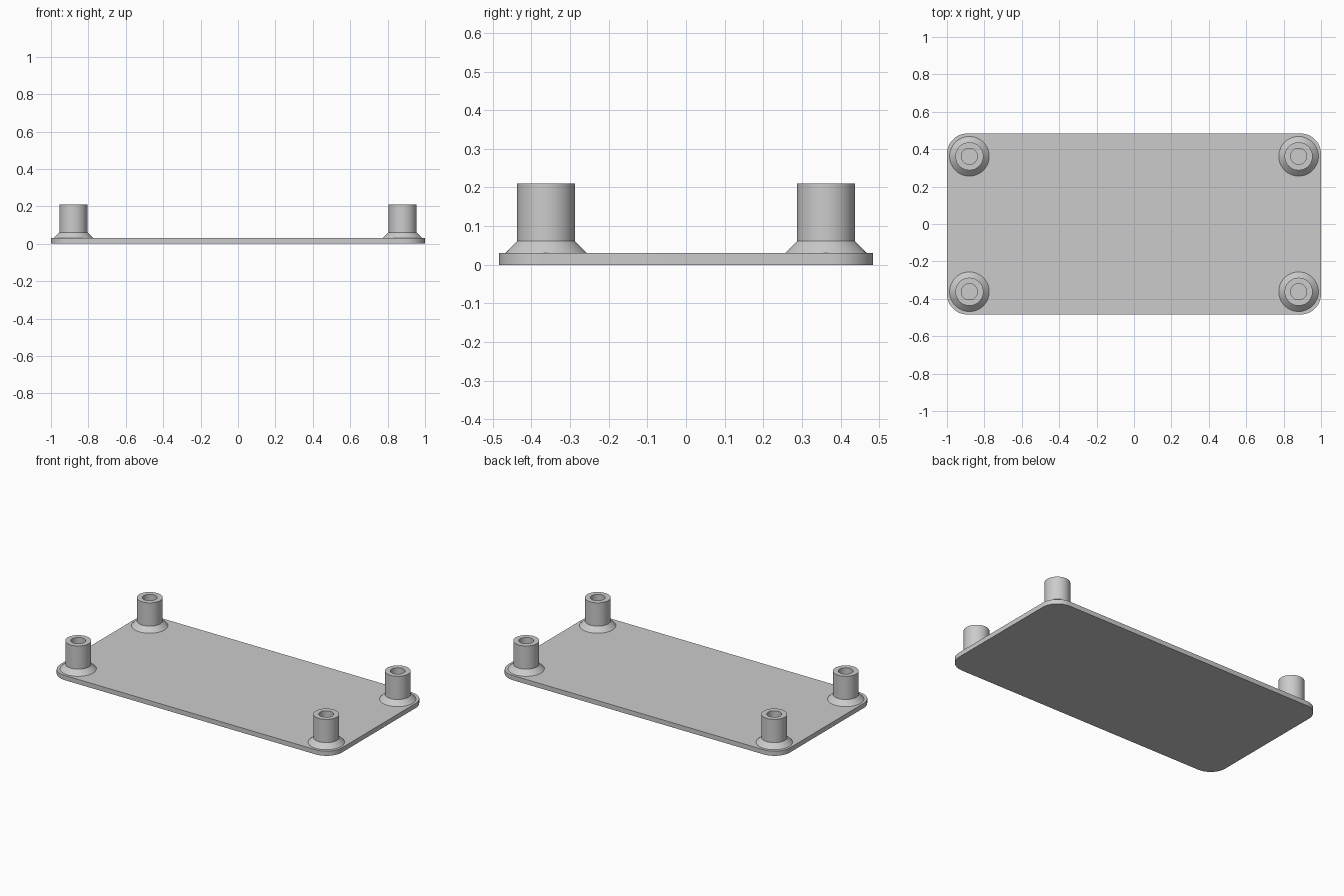
import bpy
import bmesh
import math
from mathutils import Vector

cube = bpy.data.objects.get("Cube")
if cube:
    bpy.data.objects.remove(cube, do_unlink=True)

HALF_X, HALF_Y, THICK = 1.0, 0.484, 0.03
CORNER = 0.11
POST_X, POST_Y = 0.88, 0.362
TOP = 0.21

grey = bpy.data.materials.new("light_grey")
grey.use_nodes = True
colour = (0.6, 0.6, 0.6, 1.0)
grey.diffuse_color = colour
grey.node_tree.nodes["Principled BSDF"].inputs["Base Color"].default_value = colour


def finish(name, bm, location=(0, 0, 0)):
    bmesh.ops.recalc_face_normals(bm, faces=bm.faces)
    mesh = bpy.data.meshes.new(name)
    bm.to_mesh(mesh)
    bm.free()
    mesh.materials.append(grey)
    obj = bpy.data.objects.new(name, mesh)
    obj.location = location
    bpy.context.collection.objects.link(obj)
    bpy.ops.object.select_all(action="DESELECT")
    obj.select_set(True)
    bpy.context.view_layer.objects.active = obj
    bpy.ops.object.shade_smooth_by_angle(angle=math.radians(30))
    return obj


# Base plate: rounded rectangle, extruded upwards
bm = bmesh.new()
outline = []
steps = 12
for quarter, (sx, sy) in enumerate([(1, 1), (-1, 1), (-1, -1), (1, -1)]):
    for i in range(steps + 1):
        a = math.pi / 2 * (quarter + i / steps)
        outline.append(bm.verts.new((sx * (HALF_X - CORNER) + CORNER * math.cos(a),
                                     sy * (HALF_Y - CORNER) + CORNER * math.sin(a), 0)))
face = bm.faces.new(outline)
extruded = bmesh.ops.extrude_face_region(bm, geom=[face], use_keep_orig=True)["geom"]
bmesh.ops.translate(bm, vec=(0, 0, THICK),
                    verts=[v for v in extruded if isinstance(v, bmesh.types.BMVert)])
finish("base_plate", bm)


# Hollow posts with flared feet, turned from one profile
def post(name, x, y):
    bm = bmesh.new()
    profile = [(0, THICK), (0.043, THICK), (0.043, TOP), (0.075, TOP),
               (0.075, 0.061), (0.106, THICK), (0, THICK)]
    verts = [bm.verts.new((r, 0, z)) for r, z in profile[:-1]]
    edges = [bm.edges.new(pair) for pair in zip(verts, verts[1:])]
    bmesh.ops.spin(bm, geom=verts + edges, cent=Vector(), axis=(0, 0, 1),
                   angle=math.tau, steps=48, use_merge=True)
    bmesh.ops.remove_doubles(bm, verts=bm.verts, dist=0.0001)
    # Orient by the outer wall, since the foot is open underneath
    obj = finish(name, bm, (x, y, 0))
    return obj


for x_side, sx in (("left", 1), ("right", -1)):
    for y_side, sy in (("front", -1), ("back", 1)):
        post(f"{y_side}_{x_side}_post", sx * POST_X, sy * POST_Y)
